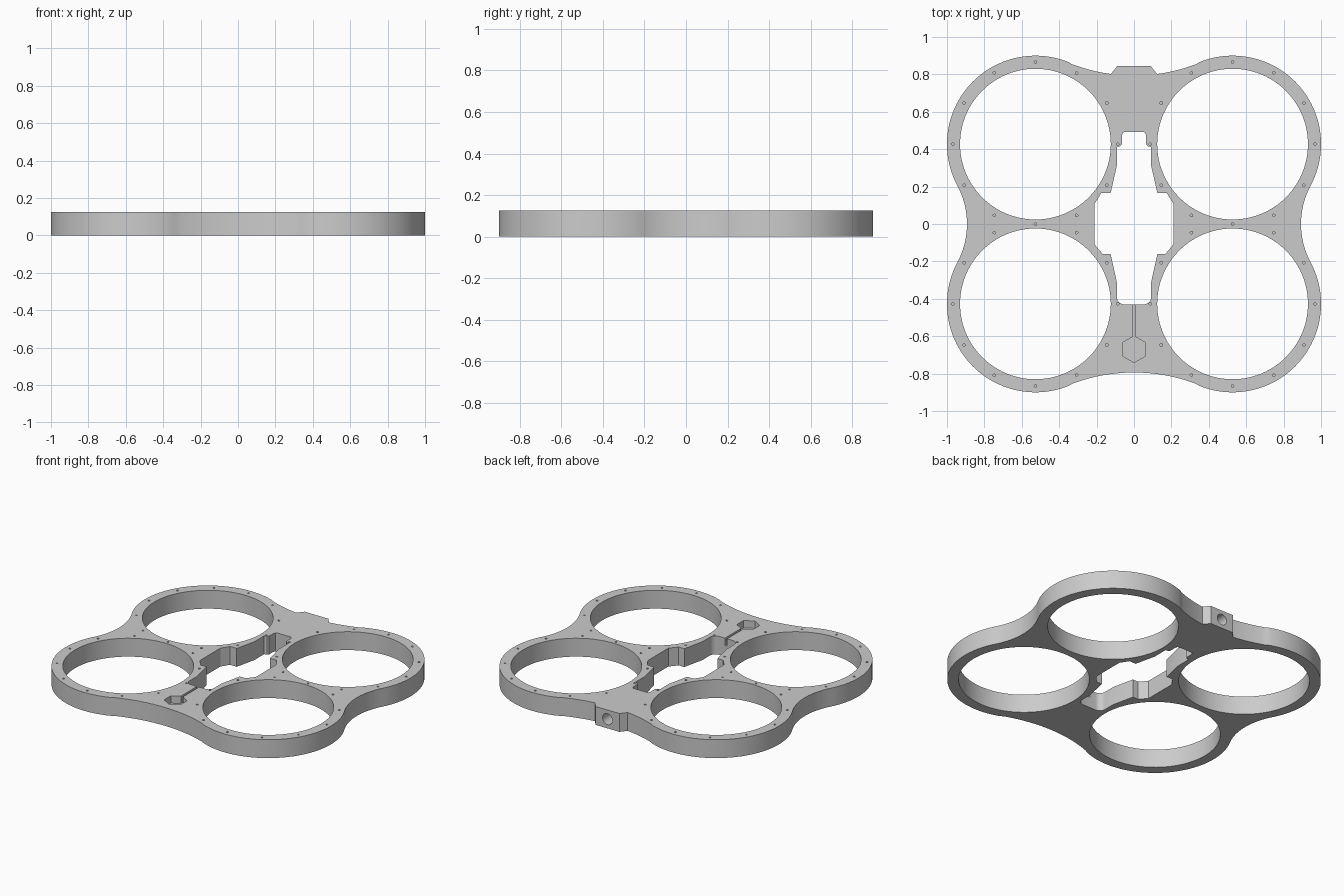
import bpy, bmesh
from math import sin, cos, pi, atan2, hypot, acos

if "Cube" in bpy.data.objects:
    bpy.data.objects.remove(bpy.data.objects["Cube"])

H = 0.125                 # frame thickness
CX, CY = 0.527, 0.427     # rotor duct centres
R_OUT, R_IN = 0.473, 0.403


def arc(cx, cy, r, a0, a1, n):
    return [(cx + r * cos(a0 + (a1 - a0) * i / n),
             cy + r * sin(a0 + (a1 - a0) * i / n)) for i in range(n + 1)]


def circle(cx, cy, r, n, start=0.0):
    return arc(cx, cy, r, start, start + 2 * pi, n)[:-1]


def add_prism(bm, pts, z0, z1):
    face = bm.faces.new([bm.verts.new((x, y, z0)) for x, y in pts])
    out = bmesh.ops.extrude_face_region(bm, geom=[face])
    for v in out["geom"]:
        if isinstance(v, bmesh.types.BMVert):
            v.co.z = z1


def make(name, prisms):
    bm = bmesh.new()
    for p in prisms:
        add_prism(bm, *p)
    bmesh.ops.recalc_face_normals(bm, faces=bm.faces[:])
    mesh = bpy.data.meshes.new(name)
    bm.to_mesh(mesh)
    bm.free()
    ob = bpy.data.objects.new(name, mesh)
    bpy.context.collection.objects.link(ob)
    return ob


def cut(target, cutter):
    mod = target.modifiers.new("cut", "BOOLEAN")
    mod.operation, mod.solver, mod.object = "DIFFERENCE", "EXACT", cutter
    bpy.context.view_layer.objects.active = target
    bpy.ops.object.modifier_apply(modifier=mod.name)
    bpy.data.objects.remove(cutter)


def mirror_x(pts):
    return pts + [(-x, y) for x, y in reversed(pts) if x > 1e-5]


# Outline quarter: side waist, duct rim, end waist (all tangent arcs)
def quarter(end_angle):
    sx, sr = 1.326, 0.433
    ey, er = 1.733, 0.939
    a = atan2(CY, CX - sx)
    b = atan2(ey - CY, -CX)
    return (arc(sx, 0, sr, pi, a, 12)
            + arc(CX, CY, R_OUT, a - pi, b, 48)[1:]
            + arc(0, ey, er, b - pi, end_angle, 14)[1:])


back = quarter(-acos(0.123 / 0.939)) + [(0.09, 0.844)]
front = [(x, -y) for x, y in quarter(-pi / 2)]
front[-1] = (0, front[-1][1])
right = front[::-1] + back[1:]
frame = make("drone_frame", [(mirror_x(right), 0, H)])

# Duct openings and central electronics bay
bay = [(0.05, 0.493), (0.06, 0.487), (0.065, 0.47), (0.065, 0.425),
       (0.073, 0.416), (0.092, 0.412), (0.092, 0.31), (0.125, 0.165),
       (0.175, 0.165), (0.21, 0.11), (0.21, -0.11), (0.168, -0.16),
       (0.125, -0.16), (0.092, -0.31)] + arc(0.052, -0.39, 0.04, 0, -pi / 2, 6)
corners = [(sx * CX, sy * CY) for sx in (-1, 1) for sy in (-1, 1)]
openings = [(circle(x, y, R_IN, 96), -0.1, H + 0.1) for x, y in corners]
openings.append((mirror_x(bay), -0.1, H + 0.1))
cut(frame, make("openings_cutter", openings))

# Blind screw holes around each duct (the middle one is shared by two ducts)
holes = []
for x, y in corners:
    for i in range(12):
        a = i * pi / 6
        hx, hy = x + 0.44 * cos(a), y + 0.44 * sin(a)
        if abs(hy) > 0.03:
            holes.append((circle(hx, hy, 0.007, 10), H - 0.06, H + 0.05))
holes += [(circle(s * CX, 0, 0.007, 10), H - 0.06, H + 0.05) for s in (-1, 1)]
cut(frame, make("screw_hole_cutter", holes))

# Hexagonal pocket with its wire channel
hexagon = circle(0, -0.67, 0.071, 6, pi / 2)
w, top = 0.008, -0.599
pocket = [(-w, -0.4), (-w, top - w * 0.577)] + hexagon[1:] + [(w, top - w * 0.577), (w, -0.4)]
cut(frame, make("pocket_cutter", [(pocket, H - 0.05, H + 0.05)]))

# Round socket in the rear boss
socket = make("socket_cutter", [(circle(0, 0, 0.037, 32), -0.1, 0.1)])
socket.rotation_euler = (pi / 2, 0, 0)
socket.location = (0, 0.844, H / 2)
bpy.context.view_layer.update()
cut(frame, socket)

bpy.ops.object.select_all(action="DESELECT")
frame.select_set(True)
bpy.context.view_layer.objects.active = frame
bpy.ops.object.shade_smooth_by_angle(angle=0.5)
